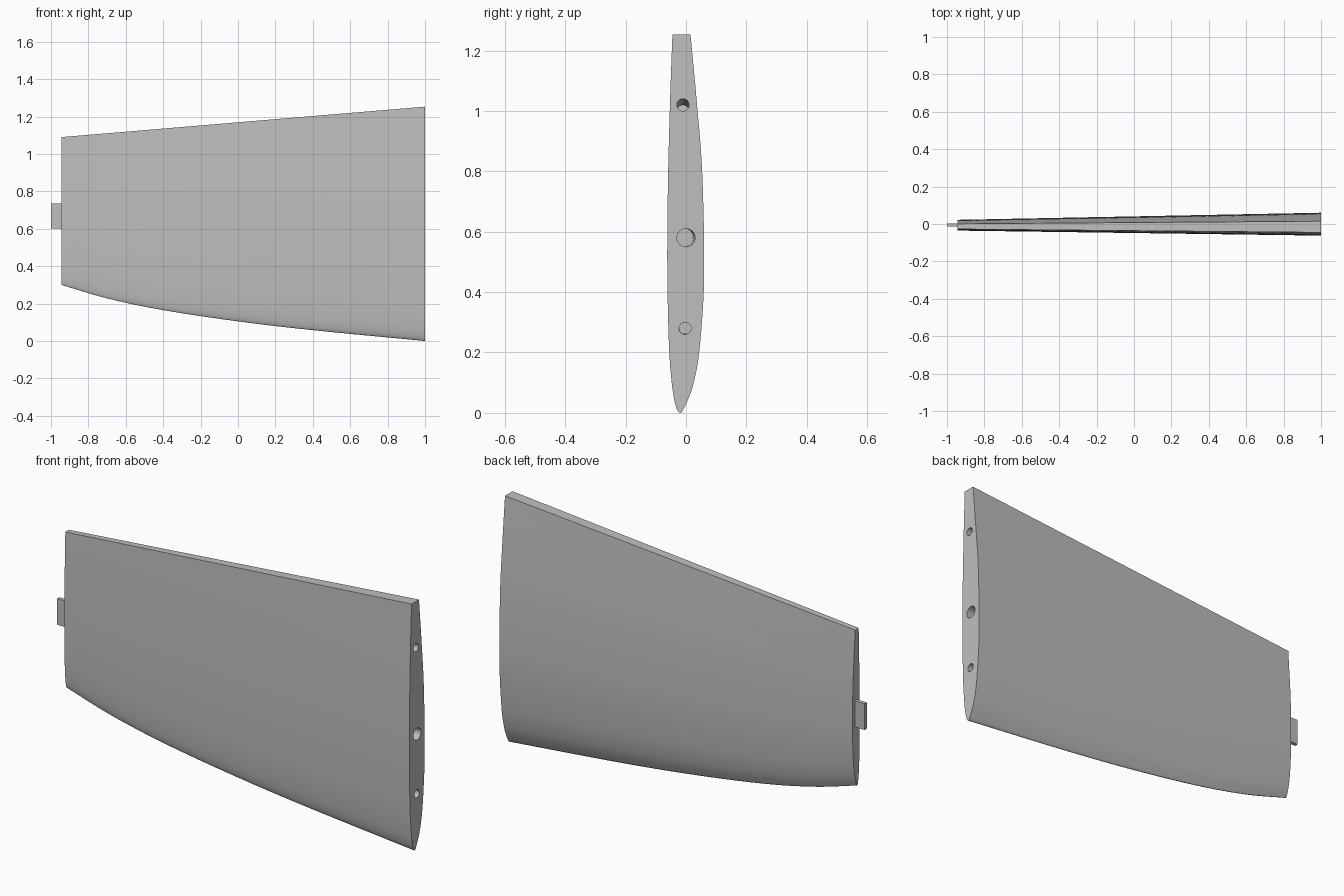
import bpy, bmesh, math
from mathutils import Vector

cube = bpy.data.objects.get("Cube")
if cube:
    bpy.data.objects.remove(cube, do_unlink=True)

grey = bpy.data.materials.new("light grey")
grey.use_nodes = True
colour = (0.52, 0.52, 0.52, 1)
grey.diffuse_color = colour
grey.node_tree.nodes["Principled BSDF"].inputs["Base Color"].default_value = colour

ROOT_X, TIP_X = 1.0, -0.945


def spline(points, steps):
    """Catmull-Rom curve through 2D points."""
    p = [Vector(q) for q in points]
    p = [2 * p[0] - p[1]] + p + [2 * p[-1] - p[-2]]
    out = []
    for a, b, c, d in zip(p, p[1:], p[2:], p[3:]):
        for i in range(steps):
            t = i / steps
            out.append(0.5 * (2 * b + (c - a) * t + (2 * a - 5 * b + 4 * c - d) * t ** 2
                              + (3 * b - a - 3 * c + d) * t ** 3))
    return out + [p[-2]]


def make_object(name, bm):
    bmesh.ops.recalc_face_normals(bm, faces=bm.faces)
    mesh = bpy.data.meshes.new(name)
    bm.to_mesh(mesh)
    bm.free()
    mesh.materials.append(grey)
    obj = bpy.data.objects.new(name, mesh)
    bpy.context.collection.objects.link(obj)
    return obj


# Root section as (y, fraction of chord), around the nose from one rear corner to the other
section = spline([(-0.045, 1), (-0.053, 0.82), (-0.060, 0.6), (-0.062, 0.38),
                  (-0.057, 0.19), (-0.048, 0.085), (-0.036, 0.024), (-0.02, 0),
                  (-0.002, 0.02), (0.024, 0.075), (0.045, 0.17), (0.060, 0.36),
                  (0.054, 0.63), (0.037, 0.81), (0.015, 1)], 6)
# Curved leading edge as (x, z), root to tip
leading = spline([(ROOT_X, 0), (0.4, 0.058), (0, 0.105), (-0.4, 0.165),
                  (-0.7, 0.228), (TIP_X, 0.3)], 6)

# Wing panel lofted along the leading edge
bm = bmesh.new()
rings = []
for x, low in leading:
    f = (ROOT_X - x) / (ROOT_X - TIP_X)
    high = 1.253 - 0.163 * f
    rings.append([bm.verts.new((x, y * (1 - 0.53 * f) - 0.006 * f, low + (high - low) * c))
                  for y, c in section])
n = len(section)
for a, b in zip(rings, rings[1:]):
    for i in range(n):
        j = (i + 1) % n
        bm.faces.new((a[i], a[j], b[j], b[i]))
bm.faces.new(rings[0])
bm.faces.new(rings[-1])
panel = make_object("wing_panel", bm)

# Angled bores in the root face: y, z, radius, depth, y drift, z drift
for y, z, radius, depth, dy, dz in ((-0.01, 1.02, 0.02, 0.25, 0, -0.02),
                                    (0, 0.58, 0.03, 0.5, -0.006, 0),
                                    (-0.003, 0.28, 0.02, 0.15, 0, 0.002)):
    mouth = Vector((ROOT_X, y, z))
    end = mouth + Vector((-depth, dy, dz))
    start = mouth + (mouth - end) * 0.1
    bm = bmesh.new()
    bmesh.ops.create_cone(bm, cap_ends=True, segments=32, radius1=radius, radius2=radius,
                          depth=(end - start).length)
    cutter = make_object("bore_cutter", bm)
    cutter.hide_render = True
    cutter.location = (start + end) / 2
    cutter.rotation_euler = (end - start).to_track_quat('Z', 'Y').to_euler()
    bpy.context.view_layer.update()
    bpy.ops.object.select_all(action='DESELECT')
    bpy.context.view_layer.objects.active = panel
    panel.select_set(True)
    mod = panel.modifiers.new("bore", 'BOOLEAN')
    mod.operation = 'DIFFERENCE'
    mod.solver = 'EXACT'
    mod.object = cutter
    bpy.ops.object.modifier_apply(modifier=mod.name)
    bpy.data.objects.remove(cutter, do_unlink=True)

bpy.ops.object.shade_smooth_by_angle(angle=math.radians(30))

# Flat locating tab at the tip
bm = bmesh.new()
bmesh.ops.create_cube(bm, size=1)
bmesh.ops.scale(bm, vec=(0.075, 0.018, 0.132), verts=bm.verts)
bmesh.ops.translate(bm, vec=(-0.9625, -0.005, 0.668), verts=bm.verts)
make_object("tip_tab", bm)
